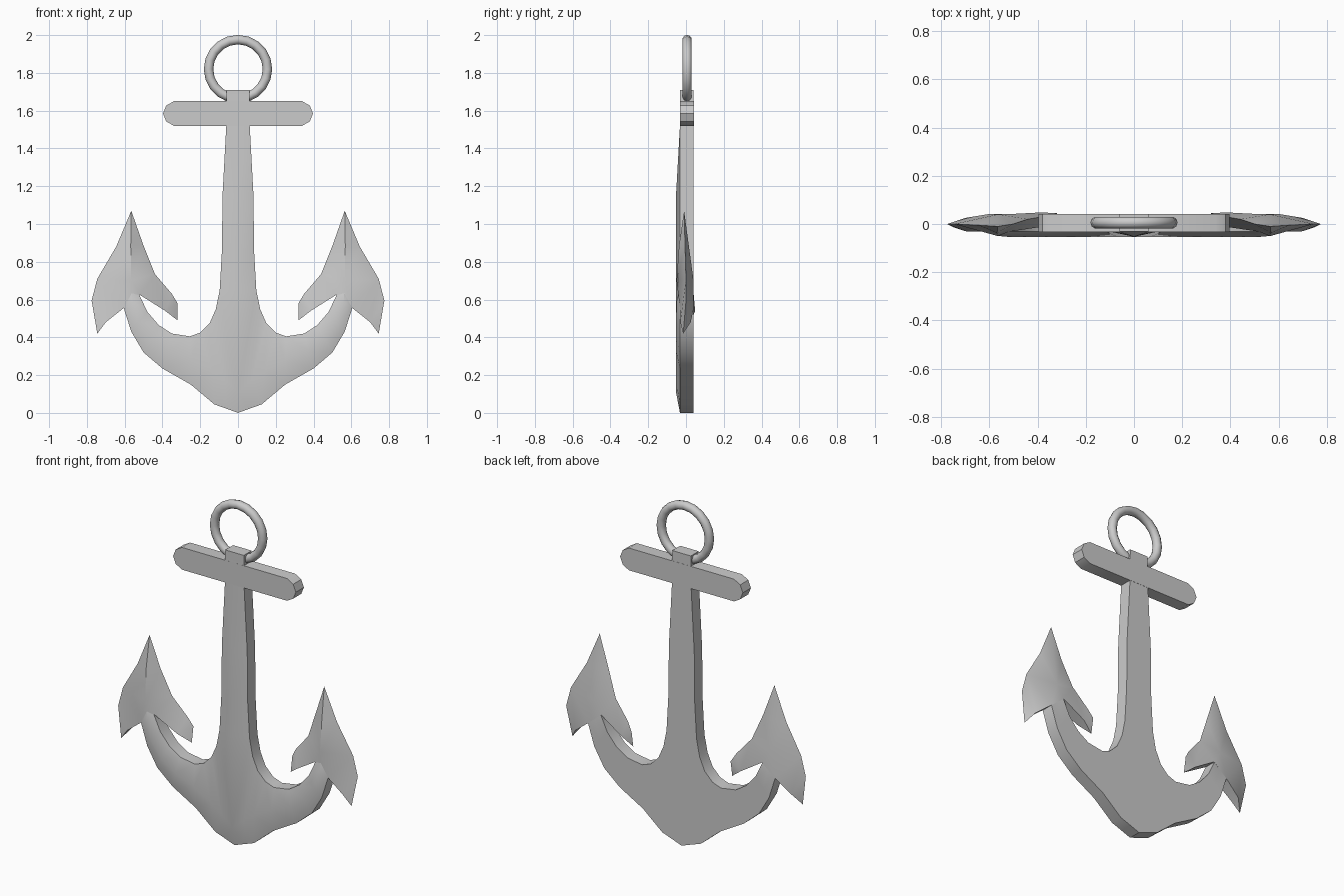
import bpy, bmesh, math

if "Cube" in bpy.data.objects:
    bpy.data.objects.remove(bpy.data.objects["Cube"])


def finish(name, bm, mirror=True, angle=40):
    """Clean the mesh, mirror it across x if wanted, smooth soft edges."""
    bmesh.ops.remove_doubles(bm, verts=bm.verts, dist=1e-4)
    bmesh.ops.recalc_face_normals(bm, faces=bm.faces)
    me = bpy.data.meshes.new(name)
    bm.to_mesh(me)
    bm.free()
    ob = bpy.data.objects.new(name, me)
    bpy.context.collection.objects.link(ob)
    bpy.ops.object.select_all(action='DESELECT')
    bpy.context.view_layer.objects.active = ob
    ob.select_set(True)
    if mirror:
        ob.modifiers.new("mirror", 'MIRROR').use_clip = True
        bpy.ops.object.modifier_apply(modifier="mirror")
    bpy.ops.object.shade_smooth_by_angle(angle=math.radians(angle))
    return ob


# Shank and arms: half body as stations of (inner edge, ridge, ridge y, outer edge)
shank = [((.06, 1.71), -.032), ((.062, 1.52), -.032), ((.082, 1.15), -.053),
         ((.085, .86), -.053), ((.097, .65), -.053)]
stations = [(p, (0, p[1]), y, (0, p[1])) for p, y in shank] + [
    ((.117, .55), (0, .11), -.053, (0, 0)),
    ((.15, .475), (.07, .17), -.053, (.06, .022)),
    ((.20, .425), (.14, .22), -.053, (.125, .045)),
    ((.255, .405), (.25, .28), -.053, (.25, .15)),
    ((.35, .42), (.37, .33), -.053, (.40, .235)),
    ((.42, .465), (.46, .39), -.053, (.50, .32)),
    ((.48, .535), (.525, .48), -.053, (.565, .43)),
    ((.52, .62), (.56, .59), -.05, (.605, .555)),
    ((.54, .68), (.565, .67), -.03, (.59, .65))]
BACK = .041
bm = bmesh.new()
rows = []
for i, (a, r, ry, o) in enumerate(stations):
    edge = -.02 if i == len(stations) - 1 else -.032
    back = .025 if i == len(stations) - 1 else BACK
    pts = [(a[0], edge, a[1]), (r[0], ry, r[1])]
    rear = [(r[0], back, r[1]), (a[0], back, a[1])]
    if i >= 5:
        pts.append((o[0], edge, o[1]))
        rear.insert(0, (o[0], back, o[1]))
    rows.append(([bm.verts.new(p) for p in pts], [bm.verts.new(p) for p in rear]))
for i in range(len(rows) - 1):
    (f0, b0), (f1, b1) = rows[i], rows[i + 1]
    bm.faces.new((f0[0], f1[0], f1[1], f0[1]))
    bm.faces.new((b0[-1], b0[-2], b1[-2], b1[-1]))
    bm.faces.new((f0[0], b0[-1], b1[-1], f1[0]))
    if i >= 5:
        bm.faces.new((f0[1], f1[1], f1[2], f0[2]))
        bm.faces.new((b0[1], b0[0], b1[0], b1[1]))
        bm.faces.new((f0[2], f1[2], b1[0], b0[0]))
for f, b in (rows[0], rows[-1]):
    bm.faces.new(f + b)
finish("shank_and_arms", bm)

# Flukes: barbed heads, each point is (x, z, front y, back y)
P = dict(t=(.565, 1.07, -.01, -.01), R=(.568, .885, -.037, .015), S=(.565, .70, -.05, .04),
         a=(.50, .885, 0, 0), b=(.44, .735, .02, .02), c=(.35, .63, .035, .035),
         d=(.32, .58, .045, .045), e=(.32, .49, .03, .03), f=(.385, .54, -.012, .048),
         g=(.52, .625, -.032, .041),
         h=(.645, .88, -.005, -.005), i=(.745, .71, 0, 0), j=(.775, .595, 0, 0),
         k=(.745, .42, -.015, -.015), l=(.70, .48, -.03, .025), m=(.605, .555, -.032, .041))
bm = bmesh.new()
front = {n: bm.verts.new((x, yf, z)) for n, (x, z, yf, yb) in P.items()}
rear = {n: bm.verts.new((x, yb, z)) for n, (x, z, yf, yb) in P.items()}
for side in (front, rear):
    for face in ("taR", "abSR", "bgS", "bcfg", "cdf", "def", "gmS",
                 "thR", "hiSR", "imS", "ijlm", "jkl"):
        bm.faces.new([side[n] for n in face])
loop = "tabcdefgmlkjih"
for p, q in zip(loop, loop[1:] + loop[0]):
    bm.faces.new((front[p], front[q], rear[q], rear[p]))
finish("flukes", bm)

# Stock: flat cross bar with rounded ends
bm = bmesh.new()
half = [(.34, 1.52), (.38, 1.543), (.397, 1.585), (.38, 1.627), (.34, 1.65)]
outline = half + [(-x, z) for x, z in reversed(half)]
face = bm.faces.new([bm.verts.new((x, -.0325, z)) for x, z in outline])
ext = bmesh.ops.extrude_face_region(bm, geom=[face], use_keep_orig=True)
for v in ext["geom"]:
    if isinstance(v, bmesh.types.BMVert):
        v.co.y = .042
finish("stock", bm, mirror=False, angle=30)

# Ring through the head of the shank
bpy.ops.mesh.primitive_torus_add(major_segments=20, minor_segments=10, major_radius=.156,
                                 minor_radius=.025, location=(0, .006, 1.82),
                                 rotation=(math.pi / 2, 0, 0))
bpy.context.object.name = "ring"
bpy.ops.object.shade_smooth_by_angle(angle=math.radians(60))
